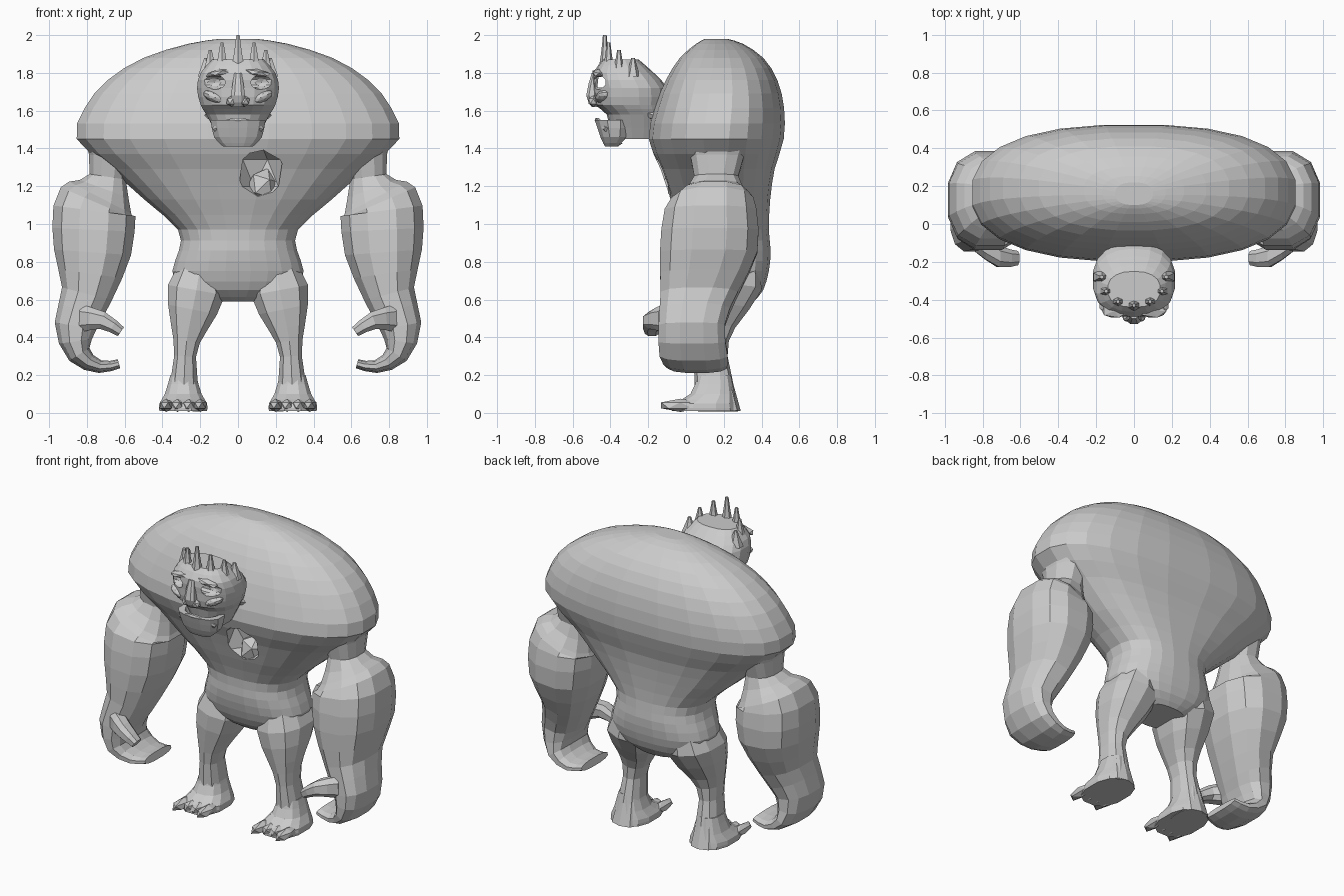
import bpy, bmesh
from math import sin, cos, pi, sqrt, copysign
from mathutils import Vector, Matrix

if "Cube" in bpy.data.objects:
    bpy.data.objects.remove(bpy.data.objects["Cube"])

skin = bpy.data.materials.new("stone grey")
skin.use_nodes = True
skin.diffuse_color = (0.6, 0.6, 0.6, 1)
skin.node_tree.nodes["Principled BSDF"].inputs["Base Color"].default_value = skin.diffuse_color


def finish(name, bm):
    bmesh.ops.recalc_face_normals(bm, faces=bm.faces)
    mesh = bpy.data.meshes.new(name)
    bm.to_mesh(mesh)
    bm.free()
    mesh.materials.append(skin)
    part = bpy.data.objects.new(name, mesh)
    bpy.context.collection.objects.link(part)
    return part


def smooth_path(keys):
    """Add one ring half way between neighbouring keys, on a smooth curve."""
    keys = [Vector(key) for key in keys]
    path = []
    for i in range(len(keys) - 1):
        before, start = keys[max(i - 1, 0)], keys[i]
        end, after = keys[i + 1], keys[min(i + 2, len(keys) - 1)]
        path += [start, (start + end) / 2 + (start + end - before - after) / 16]
    return path + [keys[-1]]


def loft(name, keys, sides=10, power=0.8, side=1):
    """Skin keys of (x, y, z, half width, half depth); rings lean with the path."""
    path = smooth_path(keys)
    bm = bmesh.new()
    loops = []
    for i, (x, y, z, width, depth) in enumerate(path):
        ahead = path[min(i + 1, len(path) - 1)] - path[max(i - 1, 0)]
        across = Vector((-ahead[2], 0, ahead[0])).normalized()
        loop = []
        for k in range(sides):
            angle = 2 * pi * (k + 0.5) / sides
            c, s = cos(angle), sin(angle)
            point = Vector((x, y, z)) + across * width * copysign(abs(c) ** power, c)
            point.y += depth * copysign(abs(s) ** power, s)
            point.x *= side
            loop.append(bm.verts.new(point))
        loops.append(loop)
    for lower, upper in zip(loops, loops[1:]):
        for k in range(sides):
            n = (k + 1) % sides
            bm.faces.new((lower[k], lower[n], upper[n], upper[k]))
    bm.faces.new(loops[0])
    bm.faces.new(loops[-1])
    return finish(name, bm)


def stack(name, levels, sides, power):
    """Loft of centred levels given as (z, half width, front y, back y)."""
    keys = [(0, (front + back) / 2, z, width, (back - front) / 2)
            for z, width, front, back in levels]
    return loft(name, keys, sides, power)


def lump(name, place, size, detail=1, turn=0):
    bm = bmesh.new()
    bmesh.ops.create_icosphere(bm, subdivisions=detail, radius=1)
    matrix = Matrix.Translation(place) @ Matrix.Rotation(turn, 4, 'Y') @ Matrix.Diagonal((*size, 1))
    bmesh.ops.transform(bm, matrix=matrix, verts=bm.verts)
    return finish(name, bm)


def carve(part, cutter):
    cutter.hide_render = True
    modifier = part.modifiers.new("carve", 'BOOLEAN')
    modifier.operation, modifier.object, modifier.solver = 'DIFFERENCE', cutter, 'EXACT'
    graph = bpy.context.evaluated_depsgraph_get()
    mesh = bpy.data.meshes.new_from_object(part.evaluated_get(graph))
    part.modifiers.clear()
    part.data = mesh
    bpy.data.objects.remove(cutter)


# Hunched torso: hips, a flare from waist to shoulders, then a rounded back
waist, shoulder, crown = 0.97, 1.45, 1.98
torso_levels = [(0.59, 0.16, 0.1, 0.36), (0.65, 0.3, 0.03, 0.41), (0.75, 0.35, -0.01, 0.44), (0.86, 0.315, -0.03, 0.45)]
flare_steps = 3
for i in range(flare_steps):
    t = i / flare_steps
    torso_levels.append((waist + (shoulder - waist) * t, 0.32 + 0.54 * t,
                         -0.03 - 0.16 * t, 0.44 + 0.07 * t * t))
dome_steps = 5
for i in range(dome_steps):
    t = sin(i / dome_steps * pi / 2)
    bulge = sqrt(1 - t * t)
    middle, depth = 0.16 + 0.06 * bulge * t, 0.36 * bulge ** 0.9
    torso_levels.append((shoulder + (crown - shoulder) * t, 0.86 * bulge,
                         middle - depth, middle + depth))
torso_levels.append((crown, 0.1, 0.1, 0.22))
torso = stack("torso", torso_levels, 24, 0.82)

# Chest wound with a faceted lump inside
carve(torso, lump("wound_cutter", (0.12, -0.13, 1.27), (0.13, 0.13, 0.16)))
lump("chest_crystal", (0.13, -0.02, 1.2), (0.09, 0.09, 0.1), turn=0.3)

# Head and neck
head = stack("head", [(1.45, 0.1, -0.39, -0.12), (1.58, 0.17, -0.42, -0.1), (1.63, 0.2, -0.48, -0.1),
                      (1.72, 0.22, -0.49, -0.1), (1.8, 0.2, -0.49, -0.17), (1.87, 0.14, -0.44, -0.25)], 18, 0.85)
loft("neck", [(0, -0.2, 1.6, 0.15, 0.12), (0, 0.05, 1.52, 0.26, 0.18)], 12)

# Eye sockets joined by a hollow, with brows, cheek bones and nostrils around them
for side, label in ((1, "left"), (-1, "right")):
    carve(head, lump("socket_cutter", (side * 0.125, -0.475, 1.75), (0.06, 0.06, 0.04), detail=2))
    lump(label + "_brow", (side * 0.1, -0.46, 1.8), (0.08, 0.04, 0.02), turn=side * 0.15)
    lump(label + "_cheek", (side * 0.12, -0.43, 1.67), (0.07, 0.05, 0.03), detail=2, turn=side * -0.4)
    lump(label + "_nostril", (side * 0.035, -0.49, 1.65), (0.03, 0.03, 0.03))
carve(head, loft("eye_tunnel", [(end, -0.455, 1.75, 0.03, 0.03) for end in (-0.3, 0.3)], 8))
loft("nose", [(0, -0.48, 1.8, 0.02, 0.02), (0, -0.5, 1.68, 0.04, 0.03), (0, -0.48, 1.62, 0.03, 0.02)], 8)

# Scooped lower jaw with an arched lip
jaw = stack("lower_jaw", [(1.41, 0.08, -0.43, -0.36), (1.46, 0.13, -0.455, -0.3),
                          (1.55, 0.15, -0.485, -0.28)], 12, 0.8)
carve(jaw, stack("mouth_cutter", [(1.43, 0.07, -0.41, -0.3), (1.6, 0.14, -0.475, -0.2)], 12, 0.8))
spread = [i / 2 for i in range(-2, 3)]
loft("lower_lip", [(0.13 * t, 0.05 * t * t - 0.47, 1.55 - 0.05 * t * t, 0.014, 0.014) for t in spread], 6)

# Crown of blunt horns round the front of the skull, tallest in the middle
for i in range(-3, 4):
    angle = i * pi / 6
    x, y, tip = 0.17 * sin(angle), -0.28 - 0.15 * cos(angle), 2 - 0.04 * abs(i)
    loft("crown_horn", [(x, y, 1.78, 0.05, 0.04), (x, y, (1.8 + tip) / 2, 0.025, 0.02),
                        (x, y, tip, 0.01, 0.01)], 6, 1)

arm = [(0.68, 0.17, 1.46, 0.13, 0.18), (0.69, 0.16, 1.25, 0.1, 0.12), (0.73, 0.15, 1.14, 0.19, 0.19),
       (0.76, 0.13, 1.07, 0.225, 0.25), (0.77, 0.12, 0.85, 0.21, 0.265), (0.8, 0.07, 0.63, 0.14, 0.21),
       (0.86, 0.03, 0.46, 0.115, 0.18), (0.84, 0.04, 0.31, 0.065, 0.185),
       (0.73, 0.06, 0.245, 0.035, 0.16), (0.63, 0.06, 0.26, 0.025, 0.14)]
thumb = [(0.84, -0.08, 0.5, 0.08, 0.07), (0.72, -0.17, 0.49, 0.05, 0.06), (0.62, -0.18, 0.43, 0.03, 0.04)]
leg = [(0.19, 0.22, 0.84, 0.08, 0.15), (0.22, 0.2, 0.65, 0.16, 0.2), (0.26, 0.14, 0.45, 0.1, 0.12),
       (0.28, 0.13, 0.3, 0.06, 0.09), (0.29, 0.17, 0.01, 0.1, 0.12)]
foot = [(0.29, 0.1, 0.01, 0.13, 0.18), (0.29, 0.1, 0.05, 0.13, 0.17), (0.29, 0.14, 0.1, 0.1, 0.12),
        (0.29, 0.15, 0.2, 0.07, 0.09)]

# Limbs on both sides; the outer toes are long, the middle ones short
for side, label in ((1, "left"), (-1, "right")):
    loft(label + "_arm", arm, 12, side=side)
    loft(label + "_thumb", thumb, 8, side=side)
    loft(label + "_leg", leg, side=side)
    loft(label + "_foot", foot, 12, side=side)
    for i in range(4):
        length = 0.12 if i in (0, 3) else 0.07
        lump(label + "_toe", (side * (0.2 + 0.06 * i), -0.03, 0.04), (0.04, length, 0.035))
